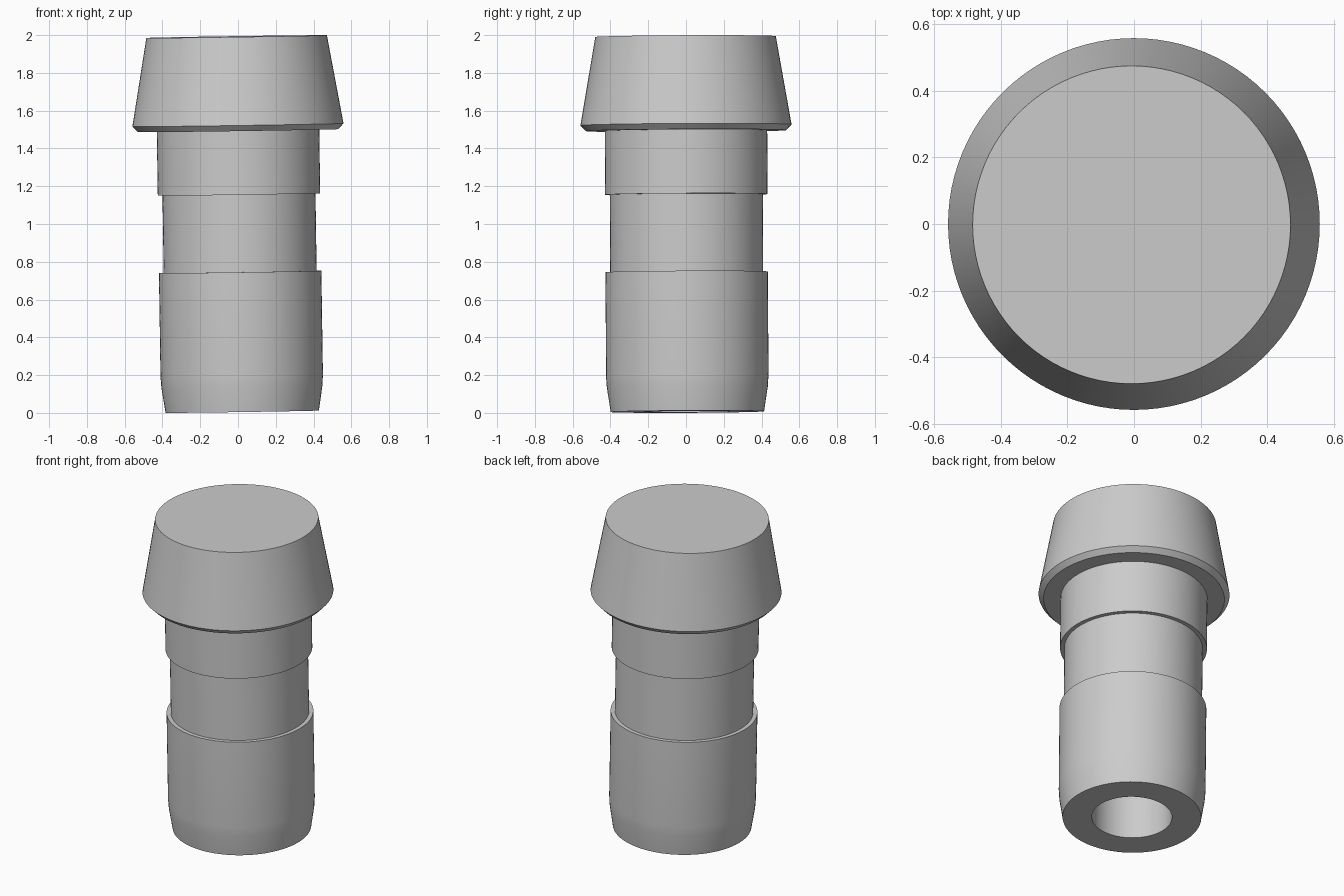
import bpy, bmesh, math
from mathutils import Vector

cube = bpy.data.objects.get("Cube")
if cube:
    bpy.data.objects.remove(cube, do_unlink=True)

# Plain grey for the whole plug
grey = bpy.data.materials.new("grey")
grey.use_nodes = True
colour = (0.6, 0.6, 0.6, 1)
grey.diffuse_color = colour
grey.node_tree.nodes["Principled BSDF"].inputs["Base Color"].default_value = colour


def lathe(name, profile, sides=96):
    """Revolve a (radius, height) profile that starts and ends on the axis."""
    bm = bmesh.new()
    verts = [bm.verts.new((r, 0, z)) for r, z in profile]
    edges = [bm.edges.new(pair) for pair in zip(verts, verts[1:])]
    bmesh.ops.spin(bm, geom=verts + edges, cent=(0, 0, 0), axis=(0, 0, 1),
                   angle=math.tau, steps=sides)
    bmesh.ops.remove_doubles(bm, verts=bm.verts[:], dist=0.0001)
    bmesh.ops.recalc_face_normals(bm, faces=bm.faces[:])
    mesh = bpy.data.meshes.new(name)
    bm.to_mesh(mesh)
    bm.free()
    mesh.materials.append(grey)
    obj = bpy.data.objects.new(name, mesh)
    bpy.context.collection.objects.link(obj)
    bpy.ops.object.select_all(action="DESELECT")
    obj.select_set(True)
    bpy.context.view_layer.objects.active = obj
    bpy.ops.object.shade_smooth_by_angle(angle=math.radians(25))
    return obj


bore = [(0, 1.2), (0.235, 1.2), (0.235, 0)]
lower_sleeve = [(0.406, 0), (0.426, 0.13), (0.43, 0.19), (0.43, 0.74)]
groove = [(0.405, 0.74), (0.405, 1.15)]
collar = [(0.43, 1.15), (0.43, 1.488)]
tapered_head = [(0.53, 1.488), (0.559, 1.518), (0.478, 1.986), (0, 1.986)]

# The plug leans very slightly off the vertical
plug = lathe("flanged_plug", bore + lower_sleeve + groove + collar + tapered_head)
plug.rotation_euler = (0.005, -0.015, 0)
plug.location = Vector((0.0225, 0.0075, 0.0065))
